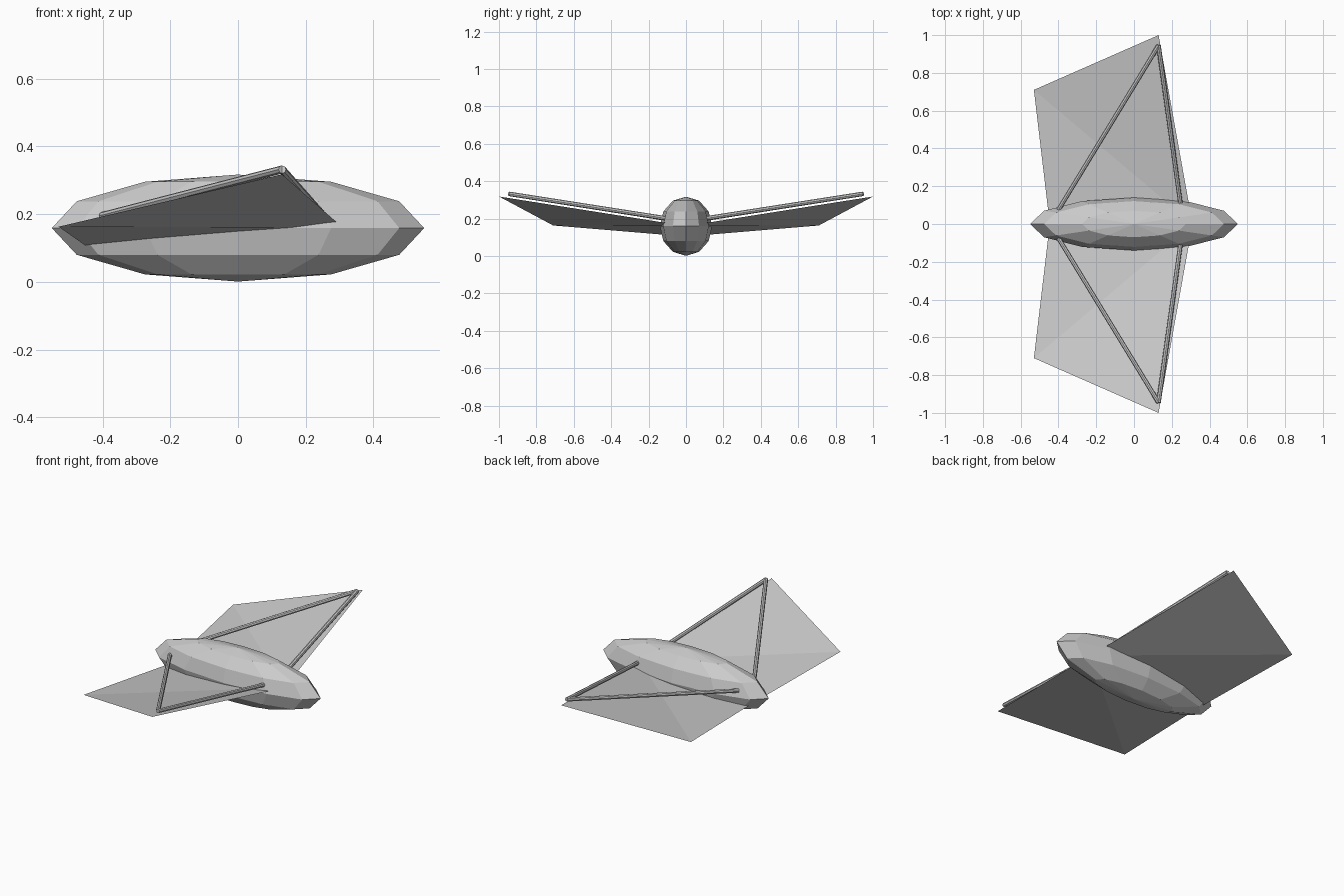
import bpy
import bmesh
from mathutils import Vector

cube = bpy.data.objects.get("Cube")
if cube:
    bpy.data.objects.remove(cube, do_unlink=True)

grey = bpy.data.materials.new("light_grey")
grey.use_nodes = True
grey.diffuse_color = (0.6, 0.6, 0.6, 1)
grey.node_tree.nodes["Principled BSDF"].inputs["Base Color"].default_value = (0.6, 0.6, 0.6, 1)


def finish(obj, name):
    obj.name = name
    obj.data.name = name
    obj.data.materials.append(grey)
    return obj


# Faceted, stretched body
bpy.ops.mesh.primitive_uv_sphere_add(segments=12, ring_count=6, radius=1, location=(0, 0, 0.159))
body = finish(bpy.context.object, "body")
body.scale = (0.55, 0.14, 0.158)


def wing(side, name):
    """Thin folded sheet: rear root, rear tip, front tip, front root."""
    bm = bmesh.new()
    corners = [(-0.446, 0, 0.104), (-0.53, 0.71, 0.163),
               (0.13, 1.0, 0.318), (0.31, 0, 0.16)]
    rear_root, rear_tip, front_tip, front_root = [
        bm.verts.new((x, y * side, z)) for x, y, z in corners]
    bm.faces.new((rear_root, front_root, rear_tip))
    bm.faces.new((front_root, front_tip, rear_tip))
    if side < 0:
        bmesh.ops.reverse_faces(bm, faces=bm.faces[:])
    mesh = bpy.data.meshes.new(name)
    bm.to_mesh(mesh)
    bm.free()
    obj = bpy.data.objects.new(name, mesh)
    bpy.context.collection.objects.link(obj)
    return finish(obj, name)


def rod(start, end, name):
    """Slim strut between two points."""
    start, end = Vector(start), Vector(end)
    span = end - start
    bpy.ops.mesh.primitive_cylinder_add(vertices=8, radius=0.012, depth=span.length,
                                        location=(start + end) / 2)
    obj = bpy.context.object
    obj.rotation_euler = span.to_track_quat("Z", "Y").to_euler()
    return finish(obj, name)


# Wings and the pair of struts above each one
for side, label in ((1, "back"), (-1, "front")):
    wing(side, label + "_wing")
    tip = (0.13, 0.945 * side, 0.332)
    rod((-0.4, 0.075 * side, 0.195), tip, label + "_wing_long_strut")
    rod((0.247, 0.1 * side, 0.2), tip, label + "_wing_short_strut")
